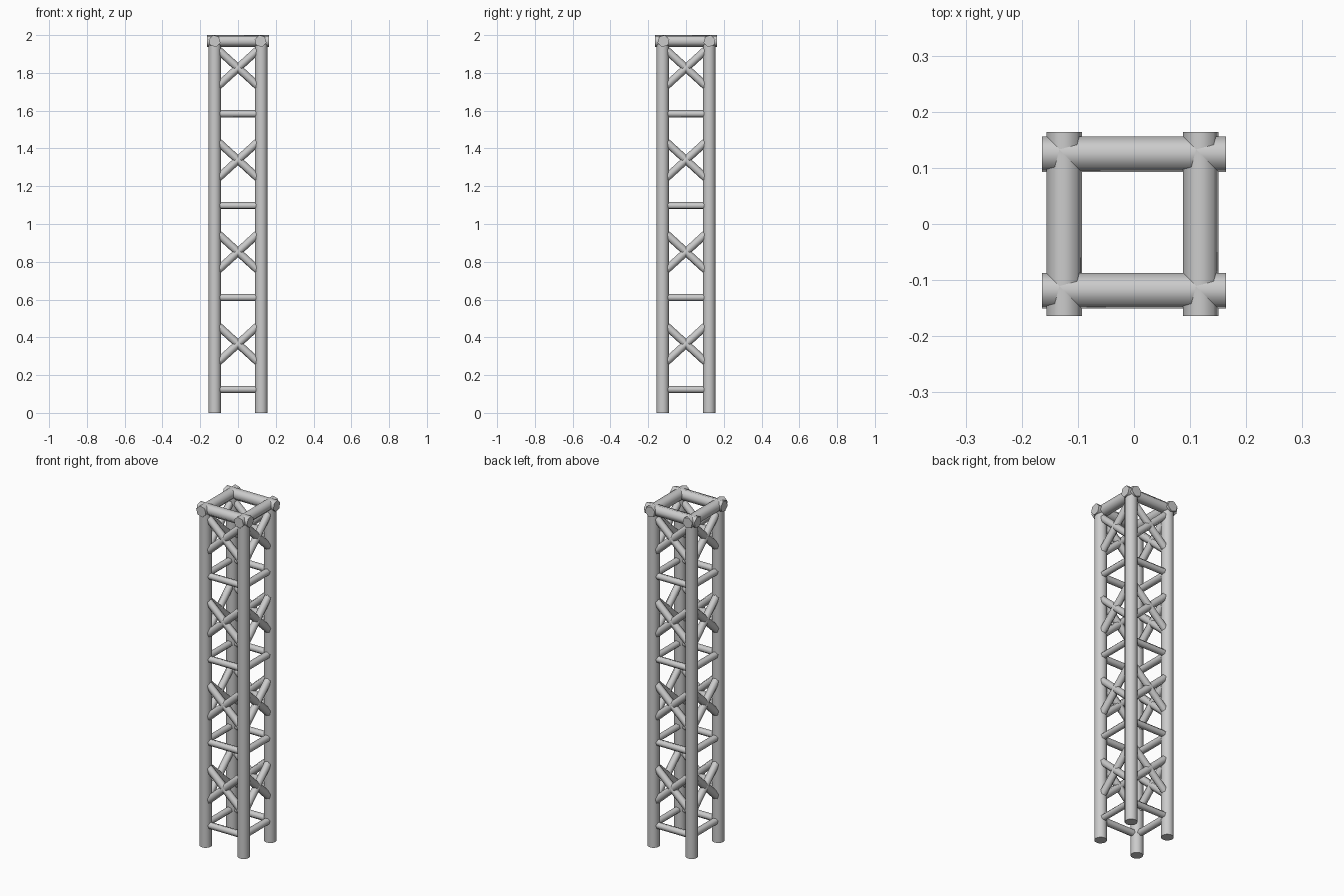
import bpy, bmesh, math
from mathutils import Vector, Matrix

if "Cube" in bpy.data.objects:
    bpy.data.objects.remove(bpy.data.objects["Cube"])

A = 0.123          # leg axis distance from the centre
Z = Vector((0, 0, 1))


def prism(bm, p, q, r, n, side, phase=0.0):
    """Capped n-sided tube from p to q; phase is measured from 'up' towards 'side'."""
    p, q, side = Vector(p), Vector(q), Vector(side)
    up = (q - p).cross(side).normalized()
    if up.z < 0:
        up = -up
    rings = []
    for c in (p, q):
        angles = [phase + math.tau * k / n for k in range(n)]
        rings.append([bm.verts.new(c + r * (math.cos(a) * up + math.sin(a) * side)) for a in angles])
    for k in range(n):
        j = (k + 1) % n
        bm.faces.new((rings[0][k], rings[0][j], rings[1][j], rings[1][k]))
    bm.faces.new(rings[0])
    bm.faces.new(rings[1])


def finish(bm, name):
    bmesh.ops.recalc_face_normals(bm, faces=bm.faces)
    mesh = bpy.data.meshes.new(name)
    bm.to_mesh(mesh)
    bm.free()
    ob = bpy.data.objects.new(name, mesh)
    bpy.context.collection.objects.link(ob)
    bpy.ops.object.select_all(action='DESELECT')
    ob.select_set(True)
    bpy.context.view_layer.objects.active = ob
    bpy.ops.object.shade_smooth_by_angle(angle=math.radians(70))


# Four round upright legs
for i, (sx, sy) in enumerate(((-1, -1), (1, -1), (1, 1), (-1, 1))):
    bm = bmesh.new()
    prism(bm, (sx * A, sy * A, 0), (sx * A, sy * A, 1.965), 0.033, 16, (1, 0, 0))
    finish(bm, f"leg_{i + 1}")

# Six-sided top frame beams, crossing and overhanging at the corners
R, END = 0.0325, 0.164
TWIST = math.radians(15)
zc = 2 - R * math.cos(TWIST)
for name, y in (("top_beam_front", -0.119), ("top_beam_back", 0.1245)):
    bm = bmesh.new()
    prism(bm, (-END, y, zc), (END, y, zc), R, 6, (0, 1, 0), TWIST)
    finish(bm, name)
for name, x in (("top_beam_left", -0.1245), ("top_beam_right", 0.119)):
    bm = bmesh.new()
    prism(bm, (x, -END, zc), (x, END, zc), R, 6, (-1, 0, 0), TWIST)
    finish(bm, name)

# Lattice on each side: rungs and crossed braces
for i, side in enumerate(("front", "right", "back", "left")):
    rot = Matrix.Rotation(i * math.pi / 2, 3, 'Z')
    normal = rot @ Vector((0, -1, 0))
    rungs, braces = bmesh.new(), bmesh.new()
    for k in range(4):
        z = 0.124 + 0.4865 * k
        prism(rungs, rot @ Vector((-0.115, -A, z)), rot @ Vector((0.115, -A, z)),
              0.0195, 6, normal, TWIST)
        m, h = 0.365 + 0.487 * k, 0.105
        for s in (-1, 1):
            prism(braces, rot @ Vector((-0.115, -A, m - s * h)),
                  rot @ Vector((0.115, -A, m + s * h)), 0.0215, 6, normal, TWIST)
    finish(rungs, f"rungs_{side}")
    finish(braces, f"cross_braces_{side}")
